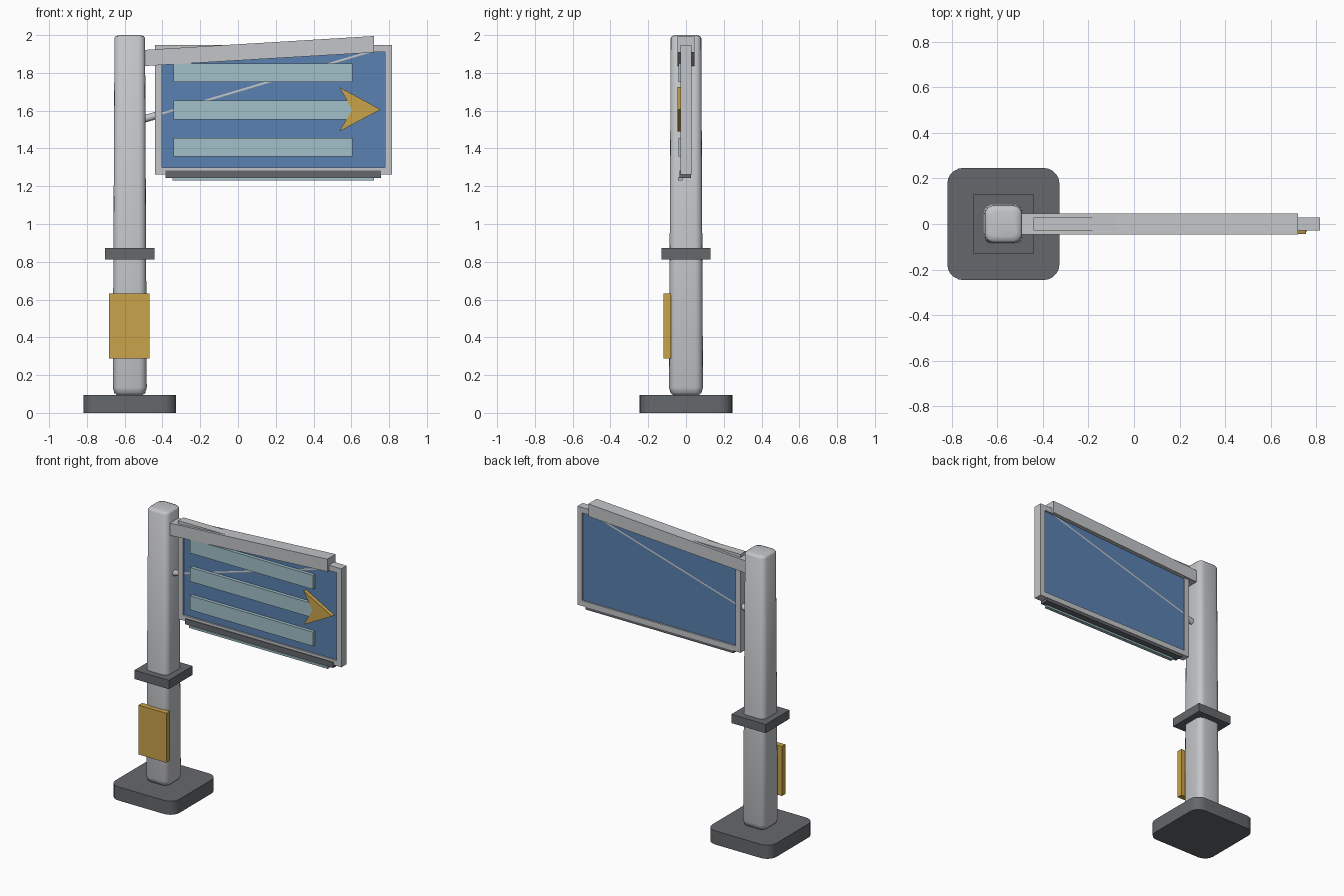
import bpy, bmesh, math
from mathutils import Vector

cube = bpy.data.objects.get("Cube")
if cube:
    bpy.data.objects.remove(cube, do_unlink=True)


def material(name, r, g, b):
    m = bpy.data.materials.new(name)
    m.use_nodes = True
    m.diffuse_color = (r, g, b, 1)
    bsdf = m.node_tree.nodes["Principled BSDF"]
    bsdf.inputs["Base Color"].default_value = (r, g, b, 1)
    bsdf.inputs["Roughness"].default_value = 0.6
    return m


GREY = material("light grey metal", 0.55, 0.56, 0.58)
DARK = material("dark grey metal", 0.13, 0.14, 0.15)
BLUE = material("blue panel", 0.10, 0.22, 0.44)
PALE = material("pale blue", 0.36, 0.53, 0.59)
GOLD = material("golden yellow", 0.59, 0.37, 0.07)


def finish(name, bm, mat, smooth=None):
    bmesh.ops.recalc_face_normals(bm, faces=bm.faces)
    me = bpy.data.meshes.new(name)
    bm.to_mesh(me)
    bm.free()
    me.materials.append(mat)
    ob = bpy.data.objects.new(name, me)
    bpy.context.collection.objects.link(ob)
    if smooth:
        bpy.ops.object.select_all(action="DESELECT")
        ob.select_set(True)
        bpy.context.view_layer.objects.active = ob
        bpy.ops.object.shade_smooth_by_angle(angle=math.radians(smooth))
    return ob


def plate(name, outline, y0, y1, mat):
    """Extrude an x-z outline from y0 to y1."""
    bm = bmesh.new()
    face = bm.faces.new([bm.verts.new((x, y0, z)) for x, z in outline])
    out = bmesh.ops.extrude_face_region(bm, geom=[face])["geom"]
    verts = [v for v in out if isinstance(v, bmesh.types.BMVert)]
    bmesh.ops.translate(bm, verts=verts, vec=(0, y1 - y0, 0))
    return finish(name, bm, mat)


def box(name, x0, x1, y0, y1, z0, z1, mat):
    return plate(name, [(x0, z0), (x1, z0), (x1, z1), (x0, z1)], y0, y1, mat)


def rounded_loft(name, cx, rings, mat, steps, smooth):
    """Stack rounded squares given as (half width, corner radius, z)."""
    bm = bmesh.new()
    loops = []
    for half, rad, z in rings:
        loop = []
        for q in range(4):
            mid = math.pi / 4 + q * math.pi / 2
            sx = math.copysign(half - rad, math.cos(mid))
            sy = math.copysign(half - rad, math.sin(mid))
            for s in range(steps + 1):
                a = (q + s / steps) * math.pi / 2
                loop.append(bm.verts.new((cx + sx + rad * math.cos(a),
                                          sy + rad * math.sin(a), z)))
        loops.append(loop)
    n = len(loops[0])
    for low, high in zip(loops, loops[1:]):
        for i in range(n):
            j = (i + 1) % n
            bm.faces.new((low[i], low[j], high[j], high[i]))
    bm.faces.new(loops[0])
    bm.faces.new(loops[-1])
    return finish(name, bm, mat, smooth)


POST_X = -0.573

# Base, post and post fittings
rounded_loft("base", POST_X, [(0.246, 0.07, 0), (0.246, 0.07, 0.095)], DARK, 5, 30)
rounded_loft("post", POST_X,
             [(0.068, 0.03, 0.095), (0.082, 0.036, 0.105), (0.09, 0.04, 0.135),
              (0.081, 0.037, 1.985), (0.074, 0.033, 1.995), (0.055, 0.025, 2.0)],
             GREY, 4, 50)
box("collar", -0.705, -0.441, -0.131, 0.131, 0.813, 0.874, DARK)
box("post_plaque", -0.682, -0.468, -0.119, -0.08, 0.289, 0.633, GOLD)

# Sloping support arm
plate("support_arm", [(-0.57, 1.832), (0.72, 1.908), (0.72, 1.995), (-0.57, 1.917)],
      -0.046, 0.046, GREY)

# Sign frame as four rails around the panel
X0, X1, Z0, Z1, RAIL, DEPTH = -0.44, 0.816, 1.262, 1.947, 0.037, 0.029
for side, x in (("right", X0), ("left", X1 - RAIL)):
    box("frame_" + side, x, x + RAIL, -DEPTH, DEPTH, Z0, Z1, GREY)
for side, z in (("bottom", Z0), ("top", Z1 - RAIL)):
    box("frame_" + side, X0 + RAIL, X1 - RAIL, -DEPTH, DEPTH, z, z + RAIL, GREY)
box("sign_panel", X0 + RAIL, X1 - RAIL, -0.018, 0.018, Z0 + RAIL, Z1 - RAIL, BLUE)

# Diagonal brace rod, just proud of the panel on both sides
start, end = Vector((-0.55, 0, 1.54)), Vector((0.71, 0, 1.915))
bm = bmesh.new()
bmesh.ops.create_cone(bm, cap_ends=True, segments=12, radius1=0.0195,
                      radius2=0.0195, depth=(end - start).length)
turn = (end - start).to_track_quat("Z", "Y").to_matrix()
bmesh.ops.rotate(bm, verts=bm.verts, matrix=turn)
bmesh.ops.translate(bm, verts=bm.verts, vec=(start + end) / 2)
finish("brace_rod", bm, GREY, 40)

# Raised bars and arrow on the front
for i in range(3):
    z = 1.406 + 0.1975 * i
    box(f"sign_bar_{i + 1}", -0.341, 0.605, -0.041, -0.012, z - 0.049, z + 0.049, PALE)
plate("arrow", [(0.536, 1.49), (0.755, 1.606), (0.536, 1.725), (0.605, 1.606)],
      -0.0445, -0.012, GOLD)

# Light strip and its housing below the sign
box("light_housing", -0.383, 0.757, -0.034, 0.026, 1.243, 1.282, DARK)
box("light_strip", -0.346, 0.72, -0.042, -0.018, 1.23, 1.245, PALE)
